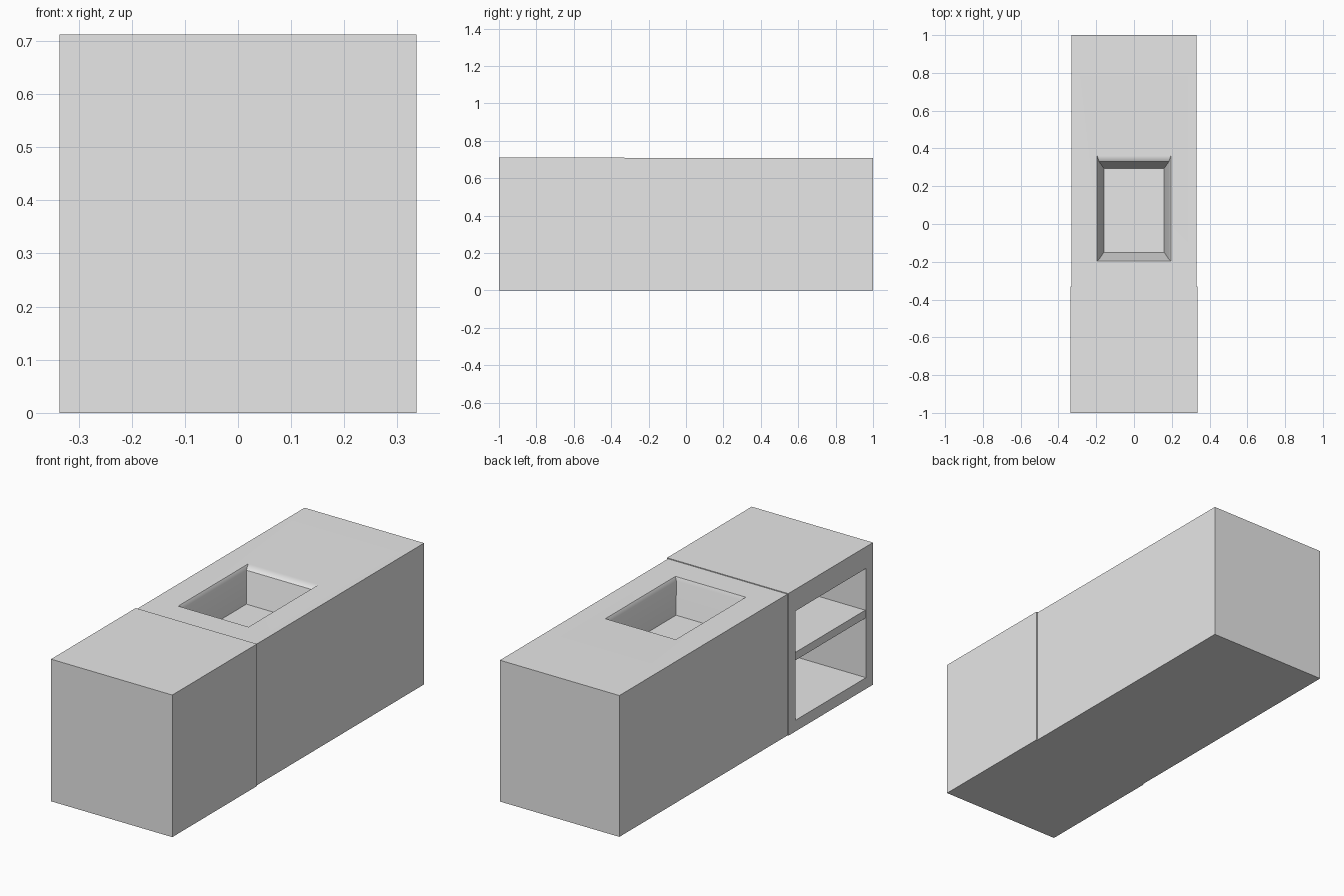
import bpy
import bmesh
from math import radians

cube = bpy.data.objects.get("Cube")
if cube:
    bpy.data.objects.remove(cube, do_unlink=True)

# Single plain grey finish
grey = bpy.data.materials.new("plain_grey")
grey.use_nodes = True
grey.diffuse_color = (0.8, 0.8, 0.8, 1)
grey.node_tree.nodes["Principled BSDF"].inputs["Base Color"].default_value = (0.8, 0.8, 0.8, 1)


def loft_block(name, rings, place):
    """Skin rectangles (a0, a1, b0, b1, depth) into a closed block with a recess."""
    bm = bmesh.new()
    loops = []
    for a0, a1, b0, b1, d in rings:
        corners = ((a0, b0), (a1, b0), (a1, b1), (a0, b1))
        loops.append([bm.verts.new(place(a, b, d)) for a, b in corners])
    for low, high in zip(loops, loops[1:]):
        for i in range(4):
            j = (i + 1) % 4
            bm.faces.new((low[i], low[j], high[j], high[i]))
    bm.faces.new(loops[0])
    bm.faces.new(loops[-1])
    bmesh.ops.recalc_face_normals(bm, faces=bm.faces)
    mesh = bpy.data.meshes.new(name)
    bm.to_mesh(mesh)
    bm.free()
    mesh.materials.append(grey)
    obj = bpy.data.objects.new(name, mesh)
    bpy.context.collection.objects.link(obj)
    return obj


SEAM = -0.33  # where the shelf unit meets the counter

# Counter with a tapered sink basin and a softened rim
W, TOP = 0.331, 0.708
counter = loft_block("sink_counter", [
    (-W, W, SEAM, 1, 0),
    (-W, W, SEAM, 1, TOP),
    (-0.195, 0.195, -0.195, 0.36, TOP),
    (-0.185, 0.185, -0.188, 0.33, 0.69),
    (-0.16, 0.16, -0.15, 0.295, 0.54),
], lambda x, y, z: (x, y, z))

# Blend the rim into the worktop
bpy.ops.object.select_all(action='DESELECT')
counter.select_set(True)
bpy.context.view_layer.objects.active = counter
bpy.ops.object.shade_smooth_by_angle(angle=radians(40))
weighted = counter.modifiers.new("weighted_normals", 'WEIGHTED_NORMAL')
weighted.keep_sharp = True

# Shelf unit, open on the -x side
W, BACK = 0.336, 0.28
opening = (-0.945, -0.386, 0.056, 0.603)
loft_block("shelf_unit", [
    (-1, SEAM, 0, 0.712, W),
    (-1, SEAM, 0, 0.712, -W),
    (*opening, -W),
    (*opening, BACK),
], lambda y, z, x: (x, y, z))

# Middle shelf
y0, y1 = opening[:2]
loft_block("middle_shelf", [
    (y0, y1, 0.353, 0.393, BACK),
    (y0, y1, 0.353, 0.393, 0.004 - W),
], lambda y, z, x: (x, y, z))
